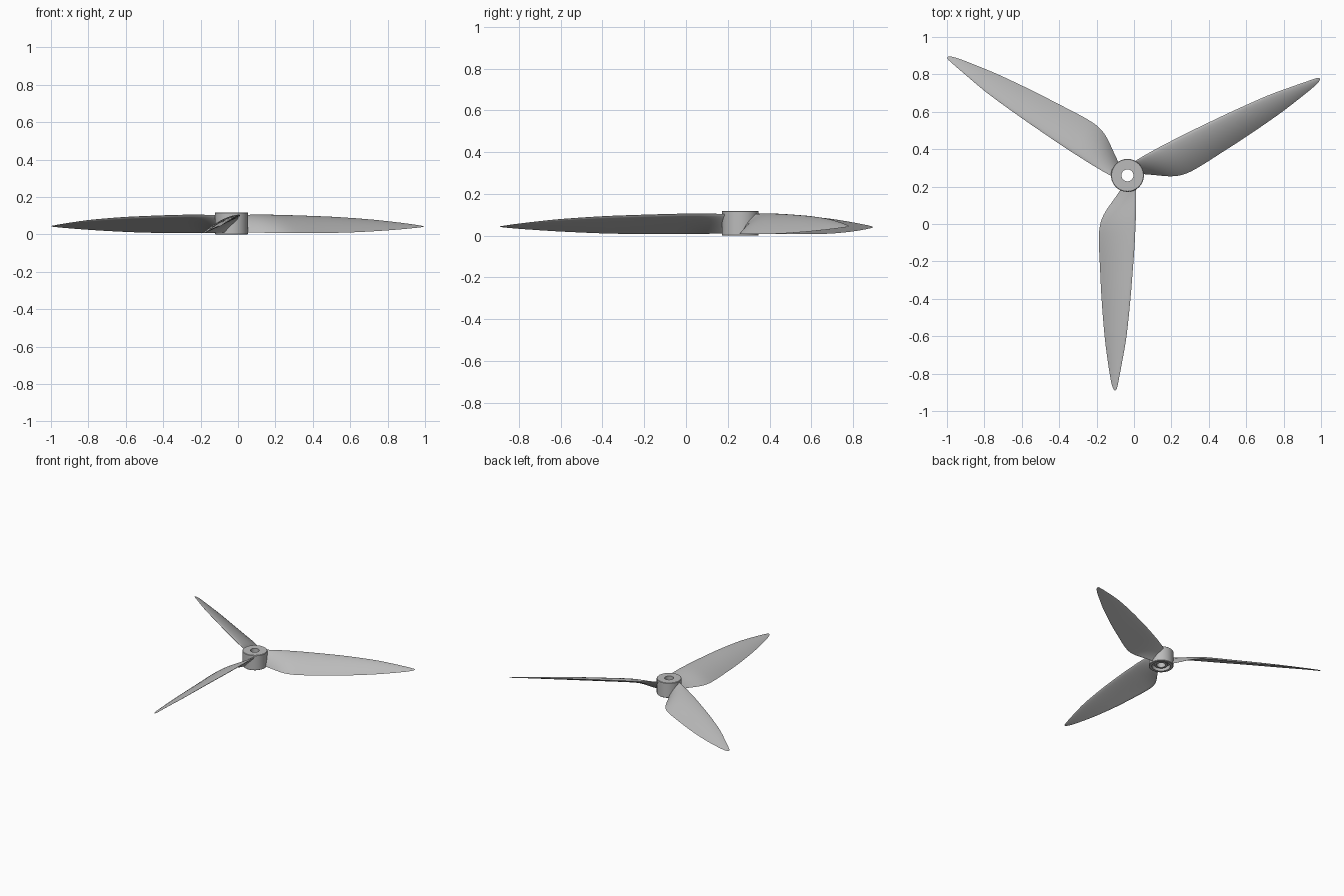
import bpy, bmesh
from math import sin, cos, pi, sqrt
from mathutils import Vector, Matrix

cube = bpy.data.objects.get("Cube")
if cube:
    bpy.data.objects.remove(cube, do_unlink=True)

grey = bpy.data.materials.new("plain grey")
grey.use_nodes = True
grey.diffuse_color = (0.5, 0.5, 0.5, 1)
grey.node_tree.nodes["Principled BSDF"].inputs["Base Color"].default_value = grey.diffuse_color

CENTRE = Vector((-0.035, 0.26, 0))


def finish(name, bm, angle):
    """Turn a bmesh into a shaded object with the grey material."""
    bmesh.ops.recalc_face_normals(bm, faces=bm.faces)
    mesh = bpy.data.meshes.new(name)
    bm.to_mesh(mesh)
    bm.free()
    mesh.materials.append(grey)
    obj = bpy.data.objects.new(name, mesh)
    bpy.context.collection.objects.link(obj)
    bpy.ops.object.select_all(action="DESELECT")
    obj.select_set(True)
    bpy.context.view_layer.objects.active = obj
    bpy.ops.object.shade_smooth_by_angle(angle=angle)
    return obj


def skin(bm, rings, closed=False):
    """Join consecutive rings of vertices with quads."""
    pairs = list(zip(rings, rings[1:]))
    if closed:
        pairs.append((rings[-1], rings[0]))
    for a, b in pairs:
        for i in range(len(a)):
            j = (i + 1) % len(a)
            bm.faces.new((a[i], a[j], b[j], b[i]))


# Hub: one closed profile (radius, height) with a bore and a ring recess below
profile = [(0.032, 0.118), (0.085, 0.118), (0.088, 0.115), (0.088, 0.003),
           (0.085, 0), (0.066, 0), (0.066, 0.03), (0.046, 0.03),
           (0.046, 0.01), (0.032, 0.01)]
SIDES = 64
bm = bmesh.new()
rings = [[bm.verts.new(CENTRE + Vector((r * cos(2 * pi * i / SIDES), r * sin(2 * pi * i / SIDES), z)))
          for i in range(SIDES)] for r, z in profile]
skin(bm, rings, closed=True)
finish("hub", bm, 0.6)

# Blade stations: span, trailing edge side and height, leading edge side and height
stations = [
    (0.075, -0.035, 0.01, 0.046, 0.104),
    (0.12, -0.066, 0.009, 0.047, 0.104),
    (0.2, -0.121, 0.007, 0.046, 0.104),
    (0.27, -0.147, 0.006, 0.043, 0.103),
    (0.36, -0.152, 0.006, 0.039, 0.101),
    (0.5, -0.146, 0.007, 0.029, 0.097),
    (0.66, -0.138, 0.01, 0.016, 0.091),
    (0.86, -0.122, 0.019, -0.005, 0.078),
    (1.0, -0.104, 0.028, -0.029, 0.064),
    (1.09, -0.09, 0.035, -0.046, 0.053),
    (1.13, -0.08, 0.039, -0.054, 0.047),
    (1.145, -0.073, 0.041, -0.059, 0.045),
    (1.15, -0.067, 0.042, -0.065, 0.043),
]


def spline(a, b, c, d, t):
    """Catmull-Rom step between b and c."""
    return [(2 * q + (r - p) * t + (2 * p - 5 * q + 4 * r - s) * t * t
             + (3 * q - p - 3 * r + s) * t ** 3) / 2 for p, q, r, s in zip(a, b, c, d)]


def smooth_stations(rows, steps=4):
    last = len(rows) - 1
    result = []
    for i in range(last):
        around = [rows[max(0, min(last, i + k))] for k in (-1, 0, 1, 2)]
        result += [spline(*around, s / steps) for s in range(steps)]
    return result + [rows[-1]]


def section(row, count=12):
    """Thin cambered aerofoil with a round leading edge."""
    span, t0, z0, t1, z1 = row
    lead, trail = Vector((t1, -span, z1)), Vector((t0, -span, z0))
    chord = trail - lead
    normal = Vector((-chord.z, 0, chord.x))
    if normal.z < 0:
        normal.negate()
    points = []
    for i in range(2 * count):
        u = (1 - cos(pi * i / count)) / 2
        side = 1 if i <= count else -1
        half = 0.17 * sqrt(u) * (1 - u) + 0.012 * sin(pi * u)
        camber = 0.12 * u * (1 - u)
        points.append(lead + chord * u + normal * (camber + side * half * 0.8 + side * 0.004 * u))
    return points


# Three identical blades spaced evenly around the hub
for k, name in enumerate(("front_blade", "left_blade", "right_blade")):
    turn = Matrix.Translation(CENTRE) @ Matrix.Rotation(k * 2 * pi / 3, 4, "Z")
    bm = bmesh.new()
    rings = [[bm.verts.new(turn @ p) for p in section(row)] for row in smooth_stations(stations)]
    skin(bm, rings)
    bm.faces.new(rings[0])
    bm.faces.new(rings[-1])
    finish(name, bm, 0.8)
